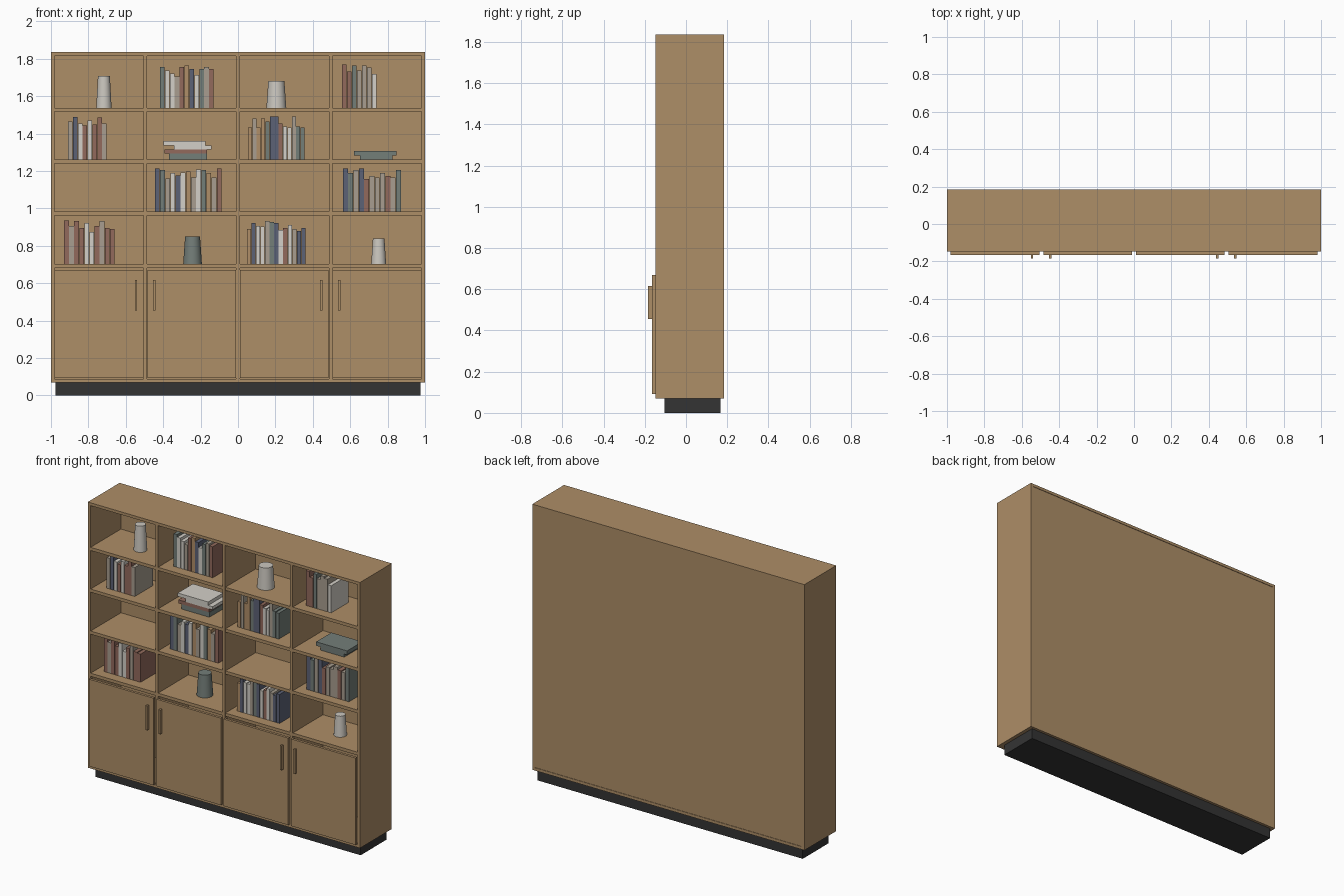
import bpy, bmesh, math

if "Cube" in bpy.data.objects:
    bpy.data.objects.remove(bpy.data.objects["Cube"])


def material(name, r, g, b):
    m = bpy.data.materials.new(name)
    lin = [((c / 255 + 0.055) / 1.055) ** 2.4 for c in (r, g, b)]
    m.diffuse_color = (*lin, 1)
    m.use_nodes = True
    m.node_tree.nodes["Principled BSDF"].inputs["Base Color"].default_value = m.diffuse_color
    return m


WOOD = material("oak wood", 174, 142, 103)
BLACK = material("dark plinth", 52, 52, 52)
CERAMIC = material("pale ceramic", 204, 200, 192)
BOOK = {
    "C": material("cream cover", 212, 208, 200),
    "G": material("warm grey cover", 168, 158, 144),
    "R": material("red brown cover", 146, 106, 92),
    "N": material("slate blue cover", 92, 98, 118),
    "S": material("grey green cover", 116, 126, 121),
    "T": material("tan cover", 176, 142, 104),
}


def finish(name, bm, mat):
    me = bpy.data.meshes.new(name)
    bm.to_mesh(me)
    bm.free()
    me.materials.append(mat)
    ob = bpy.data.objects.new(name, me)
    bpy.context.collection.objects.link(ob)
    return ob


def box(name, x0, x1, y0, y1, z0, z1, mat):
    bm = bmesh.new()
    bmesh.ops.create_cube(bm, size=1)
    for v in bm.verts:
        v.co = ((x0 + x1) / 2 + v.co.x * (x1 - x0),
                (y0 + y1) / 2 + v.co.y * (y1 - y0),
                (z0 + z1) / 2 + v.co.z * (z1 - z0))
    return finish(name, bm, mat)


T = 0.019                      # board thickness
FRONT, BACK = -0.148, 0.185
BOTTOM, TOP = 0.07, 1.835
SHELF = [1.538, 1.261, 0.982, 0.702]   # shelf tops, from the highest row down

# Carcass: sides, top, bottom, dividers, back
box("plinth", -0.975, 0.975, -0.105, 0.167, 0, BOTTOM, BLACK)
for s, n in ((-1, "left"), (1, "right")):
    xs = sorted((s, s * (1 - T)))
    box(n + "_side", *xs, FRONT, BACK, BOTTOM, TOP, WOOD)
box("top_panel", -1 + T, 1 - T, FRONT, BACK, TOP - T, TOP, WOOD)
box("bottom_panel", -1 + T, 1 - T, FRONT, BACK, BOTTOM, BOTTOM + T, WOOD)
box("back_panel", -1 + T, 1 - T, 0.172, 0.182, BOTTOM + T, TOP - T, WOOD)
CENTRES = (-0.495, 0, 0.495)
for c in CENTRES:
    box("divider", c - T / 2, c + T / 2, FRONT, 0.172, BOTTOM + T, TOP - T, WOOD)

# Shelves between the dividers, doors and handles below
edges = [-1 + T / 2, *CENTRES, 1 - T / 2]
for i in range(4):
    x0, x1 = edges[i] + T / 2, edges[i + 1] - T / 2
    for z in SHELF:
        box("shelf", x0, x1, FRONT + 0.002, 0.172, z - 0.021, z, WOOD)
    box("door", x0 + 0.001, x1 - 0.001, -0.165, FRONT, 0.092, 0.67, WOOD)
for hx in (-0.545, -0.448, 0.445, 0.541):
    box("handle", hx - 0.006, hx + 0.006, -0.185, -0.165, 0.455, 0.616, WOOD)


# Upright books: one cover letter and one height (in cm) per book
def book_row(row, x0, x1, covers, heights):
    w = (x1 - x0) / len(covers)
    for i, (c, h) in enumerate(zip(covers, heights)):
        z = SHELF[row]
        back = 0.10 + 0.012 * (i % 3)
        box("book", x0 + i * w, x0 + (i + 1) * w - 0.002,
            -0.08, back, z, z + h / 100, BOOK[c])


book_row(0, -0.417, -0.128, "SCCGRTNCSGR",
         (21.7, 20, 18.4, 16.8, 21.7, 22.7, 20.6, 17.4, 20.6, 21.7, 20.6))
book_row(0, 0.556, 0.743, "RRSGGGC", (23.2, 19.5, 22.7, 20, 22.7, 21.6, 18))
book_row(1, -0.909, -0.70, "GNCRCRRG", (20.3, 22.7, 19.3, 18.2, 20.8, 18.7, 22.4, 19.2))
book_row(1, 0.053, 0.358, "TGTTSNNRCCGSS",
         (17.1, 21.9, 17.1, 21.9, 20.3, 23, 23, 19.3, 17.6, 17.1, 23, 17.6, 17.1))
book_row(2, -0.444, -0.086, "NSGCNCTGCSTGR",
         (23.2, 22.2, 17.9, 20.6, 19.5, 21.1, 21.6, 18.4, 22.7, 22.2, 20.6, 18.4, 23.2))
book_row(2, 0.561, 0.873, "NSGNRGGGRGS",
         (23.2, 20.6, 22.2, 23.2, 17.4, 19, 18.4, 20.6, 19, 18.4, 22.2))
book_row(3, -0.93, -0.658, "RGRRCCRGRR",
         (23.2, 20.3, 23, 19.2, 21.9, 17.1, 20.3, 23, 19.2, 18.7))
book_row(3, 0.048, 0.363, "TNCCGSNCRCGNN",
         (18.7, 21.9, 20.3, 20, 23, 22.4, 21.9, 18.2, 19.2, 20.8, 18.7, 17.6, 19.2))


# Lying books, stacked from the shelf up
def book_stack(row, layers):
    z = SHELF[row]
    for c, x0, x1, h in layers:
        box("stacked_book", x0, x1, -0.065, 0.095, z, z + h, BOOK[c])
        z += h


book_stack(1, [("S", -0.37, -0.165, 0.032), ("R", -0.392, -0.167, 0.023),
               ("C", -0.342, -0.142, 0.021), ("C", -0.398, -0.174, 0.023)])
book_stack(1, [("S", 0.652, 0.826, 0.021), ("S", 0.62, 0.847, 0.026)])


# Tapered vases
def vase(name, x, row, r0, r1, h, mat):
    bm = bmesh.new()
    bmesh.ops.create_cone(bm, cap_ends=True, segments=32, radius1=r0, radius2=r1, depth=h)
    bmesh.ops.translate(bm, vec=(x, 0, SHELF[row] + h / 2), verts=bm.verts)
    for f in bm.faces:
        f.smooth = len(f.verts) == 4
    for e in bm.edges:
        e.smooth = e.calc_face_angle() < math.radians(40)
    finish(name, bm, mat)


vase("tall_vase", -0.717, 0, 0.041, 0.032, 0.17, CERAMIC)
vase("wide_vase", 0.205, 0, 0.053, 0.043, 0.144, CERAMIC)
vase("dark_vase", -0.243, 3, 0.05, 0.04, 0.147, BOOK["S"])
vase("small_vase", 0.752, 3, 0.04, 0.031, 0.136, CERAMIC)
